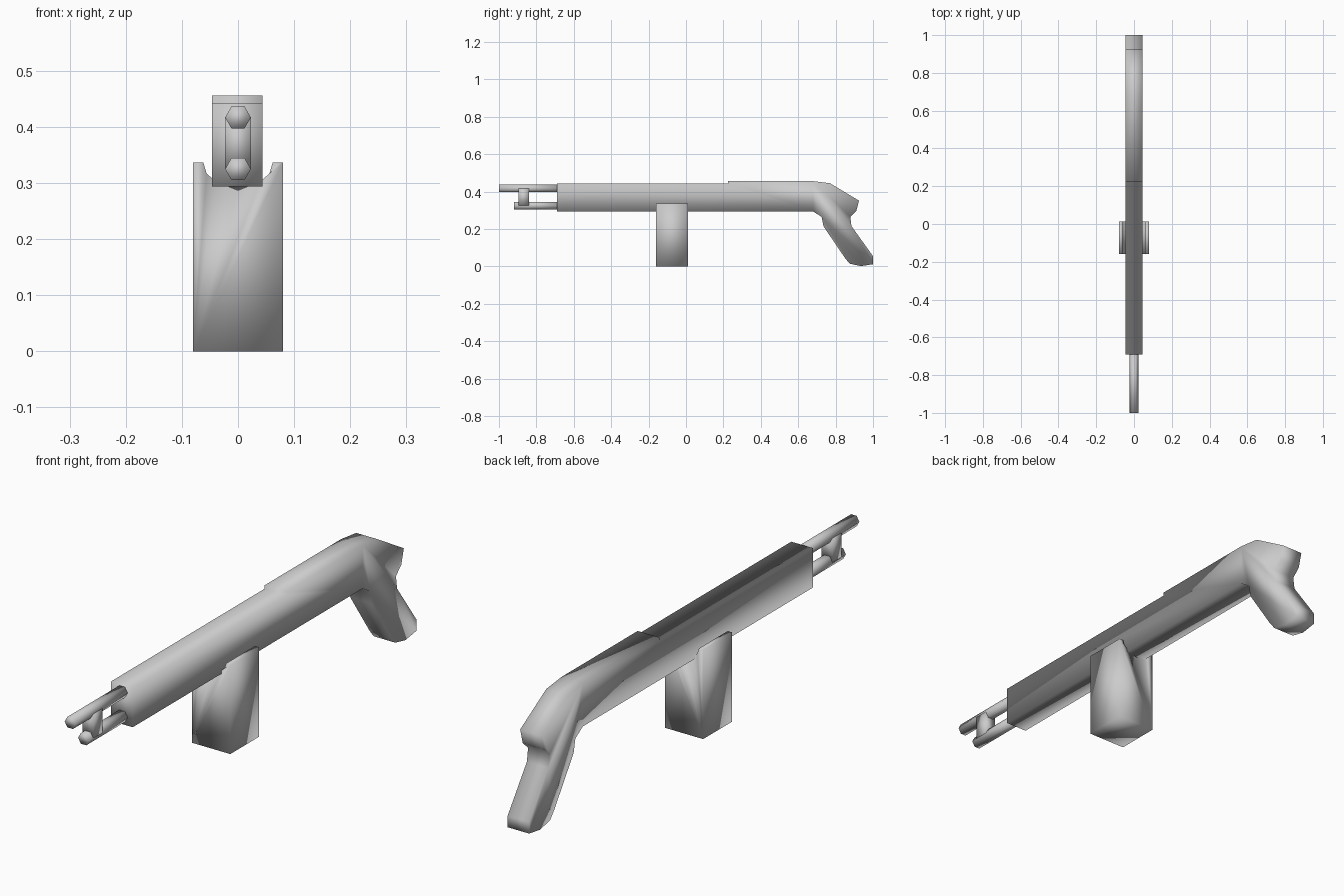
import bpy, bmesh
from math import cos, sin, pi

if "Cube" in bpy.data.objects:
    bpy.data.objects.remove(bpy.data.objects["Cube"], do_unlink=True)

grey = bpy.data.materials.new("plain grey")
grey.use_nodes = True
COLOUR = (0.6, 0.6, 0.6, 1)
grey.diffuse_color = COLOUR
grey.node_tree.nodes["Principled BSDF"].inputs["Base Color"].default_value = COLOUR


def extrude(name, outline, place, start, end):
    """Sweep a closed outline from start to end; place maps (a, b, depth) to xyz."""
    bm = bmesh.new()
    face = bm.faces.new([bm.verts.new(place(a, b, start)) for a, b in outline])
    swept = bmesh.ops.extrude_face_region(bm, geom=[face], use_keep_orig=True)
    for v in swept["geom"]:
        if isinstance(v, bmesh.types.BMVert):
            i = [tuple(round(c, 5) for c in place(a, b, start)) for a, b in outline].index(
                tuple(round(c, 5) for c in v.co))
            v.co = place(*outline[i], end)
    bmesh.ops.recalc_face_normals(bm, faces=bm.faces)
    for f in bm.faces:
        f.smooth = True
    mesh = bpy.data.meshes.new(name)
    bm.to_mesh(mesh)
    bm.free()
    mesh.materials.append(grey)
    obj = bpy.data.objects.new(name, mesh)
    bpy.context.collection.objects.link(obj)
    return obj


def across(y, z, x):
    return (x, y, z)


def along(x, z, y):
    return (x, y, z)


# Long receiver with raised rear and slanted grip, one side profile
body = [(-0.69, 0.294), (-0.69, 0.443), (0.225, 0.443), (0.225, 0.456),
        (0.68, 0.456), (0.77, 0.445), (0.925, 0.352), (0.91, 0.295),
        (0.878, 0.265), (0.885, 0.215), (1.0, 0.055), (1.0, 0.012),
        (0.935, 0.002), (0.875, 0.015), (0.85, 0.045), (0.735, 0.215),
        (0.725, 0.265), (0.68, 0.294)]
extrude("receiver_and_grip", body, across, -0.046, 0.044)

# Six-sided barrel above a shorter tube
for name, z, front in (("upper_barrel", 0.417, -1.0), ("lower_tube", 0.325, -0.92)):
    hexagon = [(0.023 * cos(k * pi / 3), z + 0.023 * sin(k * pi / 3)) for k in range(6)]
    extrude(name, hexagon, along, front, -0.68)

# Bracket joining the two tubes
bracket = [(-0.023, 0.325), (0.023, 0.325), (0.023, 0.417), (-0.023, 0.417)]
extrude("tube_bracket", bracket, along, -0.895, -0.84)

# Fore handle with a cradle cut into its top
half = [(0.08, 0.0), (0.08, 0.337), (0.062, 0.337), (0.056, 0.317), (0.04, 0.303)]
handle = half + [(0.0, 0.287)] + [(-x, z) for x, z in reversed(half)]
extrude("fore_handle", handle, along, -0.16, 0.012)
